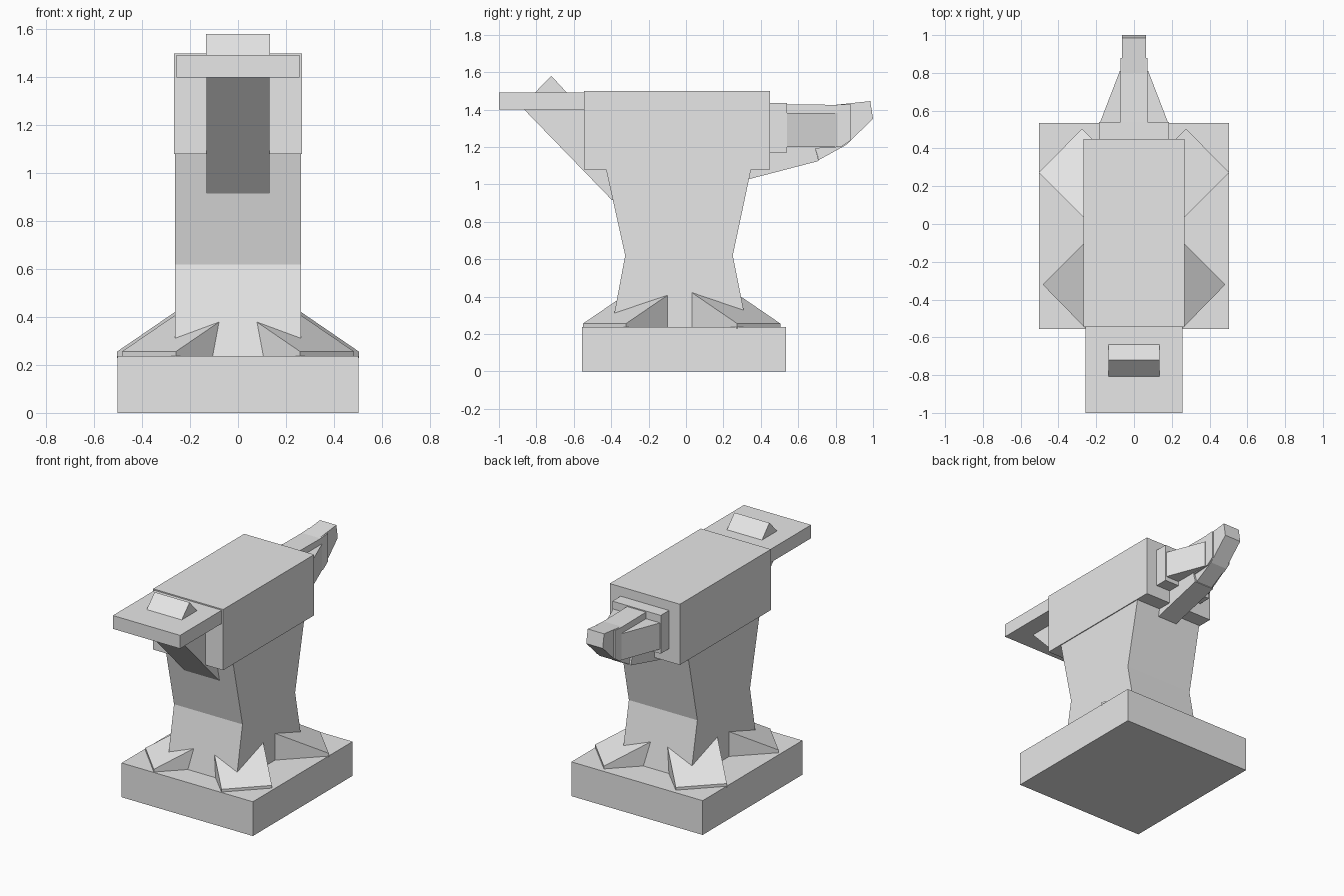
import bpy
import bmesh
from mathutils import Vector

cube = bpy.data.objects.get("Cube")
if cube:
    bpy.data.objects.remove(cube, do_unlink=True)

iron = bpy.data.materials.new("plain grey iron")
iron.use_nodes = True
grey = (0.8, 0.8, 0.8, 1)
iron.diffuse_color = grey
iron.node_tree.nodes["Principled BSDF"].inputs["Base Color"].default_value = grey


def loft(name, ring_a, ring_b):
    """Solid between two matching rings of points."""
    bm = bmesh.new()
    a = [bm.verts.new(p) for p in ring_a]
    b = [bm.verts.new(p) for p in ring_b]
    bm.faces.new(a)
    bm.faces.new(b[::-1])
    for i in range(len(a)):
        j = (i + 1) % len(a)
        bm.faces.new((a[j], a[i], b[i], b[j]))
    bmesh.ops.recalc_face_normals(bm, faces=bm.faces)
    mesh = bpy.data.meshes.new(name)
    bm.to_mesh(mesh)
    bm.free()
    mesh.materials.append(iron)
    obj = bpy.data.objects.new(name, mesh)
    bpy.context.collection.objects.link(obj)
    return obj


def side_profile(name, half_width, profile):
    """Extrude a (y, z) outline across x."""
    return loft(name, [(-half_width, y, z) for y, z in profile],
                [(half_width, y, z) for y, z in profile])


def block(name, half_width, y0, y1, z0, z1):
    return side_profile(name, half_width, [(y0, z0), (y1, z0), (y1, z1), (y0, z1)])


# Base, waist and main body
block("base", 0.502, -0.555, 0.535, 0, 0.237)
side_profile("waist", 0.262, [
    (-0.40, 0.22), (0.33, 0.22), (0.25, 0.62), (0.352, 1.10), (-0.432, 1.10), (-0.325, 0.62)])
block("body", 0.268, -0.545, 0.45, 1.08, 1.5)

# Front table with its brace and ridge
block("front_table", 0.257, -1, -0.54, 1.4, 1.492)
side_profile("front_brace", 0.132, [
    (-0.875, 1.41), (-0.395, 0.915), (-0.30, 0.95), (-0.30, 1.41)])
side_profile("table_ridge", 0.134, [(-0.81, 1.488), (-0.635, 1.488), (-0.72, 1.58)])

# Horn: collar, tapered cheeks, spine, tip and lower brace
block("horn_collar", 0.185, 0.44, 0.54, 1.17, 1.435)
loft("horn_cheeks",
     [(x, 0.53, z) for x, z in ((-0.183, 1.2), (0.183, 1.2), (0.183, 1.382), (-0.183, 1.382))],
     [(x, 0.81, z) for x, z in ((-0.075, 1.2), (0.075, 1.2), (0.075, 1.382), (-0.075, 1.382))])
side_profile("horn_spine", 0.072, [
    (0.5, 1.18), (0.83, 1.2), (0.88, 1.235), (0.88, 1.43), (0.8, 1.425), (0.5, 1.428)])
side_profile("horn_tip", 0.063, [
    (0.69, 1.2), (0.71, 1.13), (0.855, 1.21), (1, 1.35), (0.985, 1.445), (0.8, 1.425)])
side_profile("horn_brace", 0.075, [
    (0.3, 1.02), (0.345, 1.03), (0.71, 1.125), (0.69, 1.2), (0.3, 1.2)])


# Four sloping feet set diagonally at the corners
def foot(name, side, corner_a, corner_b, direction):
    inward = Vector((-side, direction, 0)).normalized() * 0.36
    rings = []
    for x, y in (corner_a, corner_b):
        low = Vector((side * x, y, 0.23))
        lip = Vector((side * x, y, 0.256))
        rings.append([low, lip, lip + inward + Vector((0, 0, 0.174)), low + inward])
    loft(name, *rings)


for label, side in (("left", 1), ("right", -1)):
    foot("front_foot_" + label, side, (0.484, -0.32), (0.259, -0.55), 1)
    foot("back_foot_" + label, side, (0.504, 0.273), (0.275, 0.504), -1)
